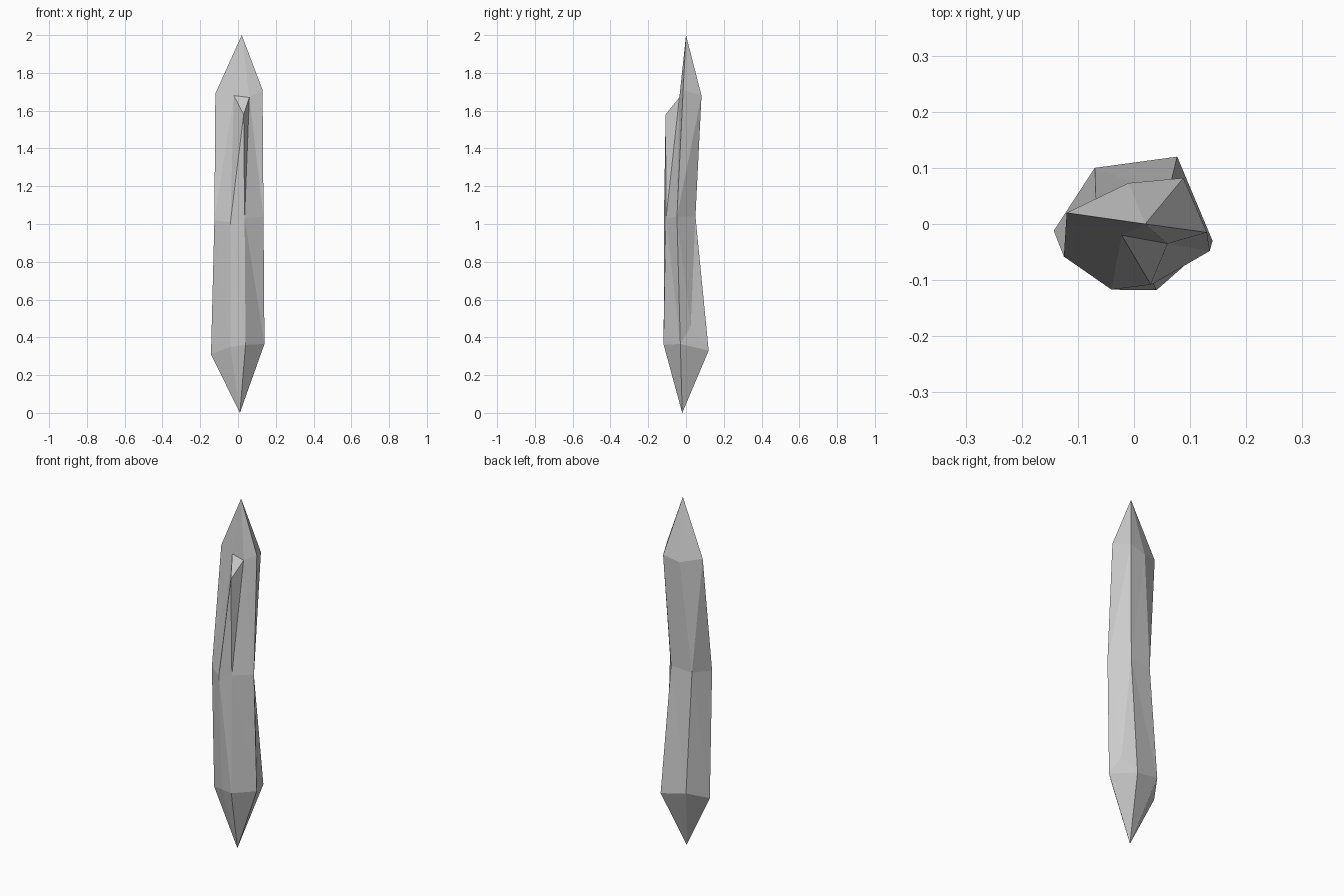
import bpy, bmesh

if "Cube" in bpy.data.objects:
    bpy.data.objects.remove(bpy.data.objects["Cube"])

# Uneven six-sided rings, counterclockwise from the left corner
low = [(-.143, -.012, .31), (-.04, -.088, .35), (.04, -.118, .36),
       (.14, -.03, .365), (.077, .12, .33), (-.07, .10, .36)]
mid = [(-.125, -.058, 1.02), (-.04, -.117, 1.01), (.035, -.106, 1.03),
       (.135, -.048, 1.04), (.06, .05, 1.04), (-.068, .043, 1.03)]
high = [(-.12, .02, 1.69), (-.022, -.02, 1.68), (.06, -.035, 1.67),
        (.13, -.015, 1.71), (.088, .082, 1.68), (-.01, .073, 1.66)]

bm = bmesh.new()
L, M, H = [[bm.verts.new(p) for p in ring] for ring in (low, mid, high)]
bottom_tip = bm.verts.new((.01, -.02, 0))
top_tip = bm.verts.new((.02, 0, 2))
ledge = bm.verts.new((.03, -.108, 1.58))
dent = bm.verts.new((.103, .025, .46))


def fan(center, loop):
    # Triangles around one corner
    for a, b in zip(loop, loop[1:] + loop[:1]):
        bm.faces.new((center, a, b))


# Pointed ends
fan(top_tip, H)
fan(bottom_tip, L[::-1])

# Faceted sides, with a dent low on the right and a broken ledge high on the front
for i in range(6):
    j = (i + 1) % 6
    if i == 3:
        fan(dent, [L[i], L[j], M[j], M[i]])
    else:
        bm.faces.new((M[i], L[i], L[j]))
        bm.faces.new((M[i], L[j], M[j]))
    if i == 1:
        fan(ledge, [M[i], M[j], H[j], H[i]])
    elif i == 2:
        bm.faces.new((M[i], M[j], H[i]))
        bm.faces.new((M[j], H[j], H[i]))
    else:
        bm.faces.new((M[i], M[j], H[j]))
        bm.faces.new((M[i], H[j], H[i]))

bmesh.ops.recalc_face_normals(bm, faces=bm.faces)
mesh = bpy.data.meshes.new("crystal_shard")
bm.to_mesh(mesh)
bm.free()
bpy.context.collection.objects.link(bpy.data.objects.new("crystal_shard", mesh))
